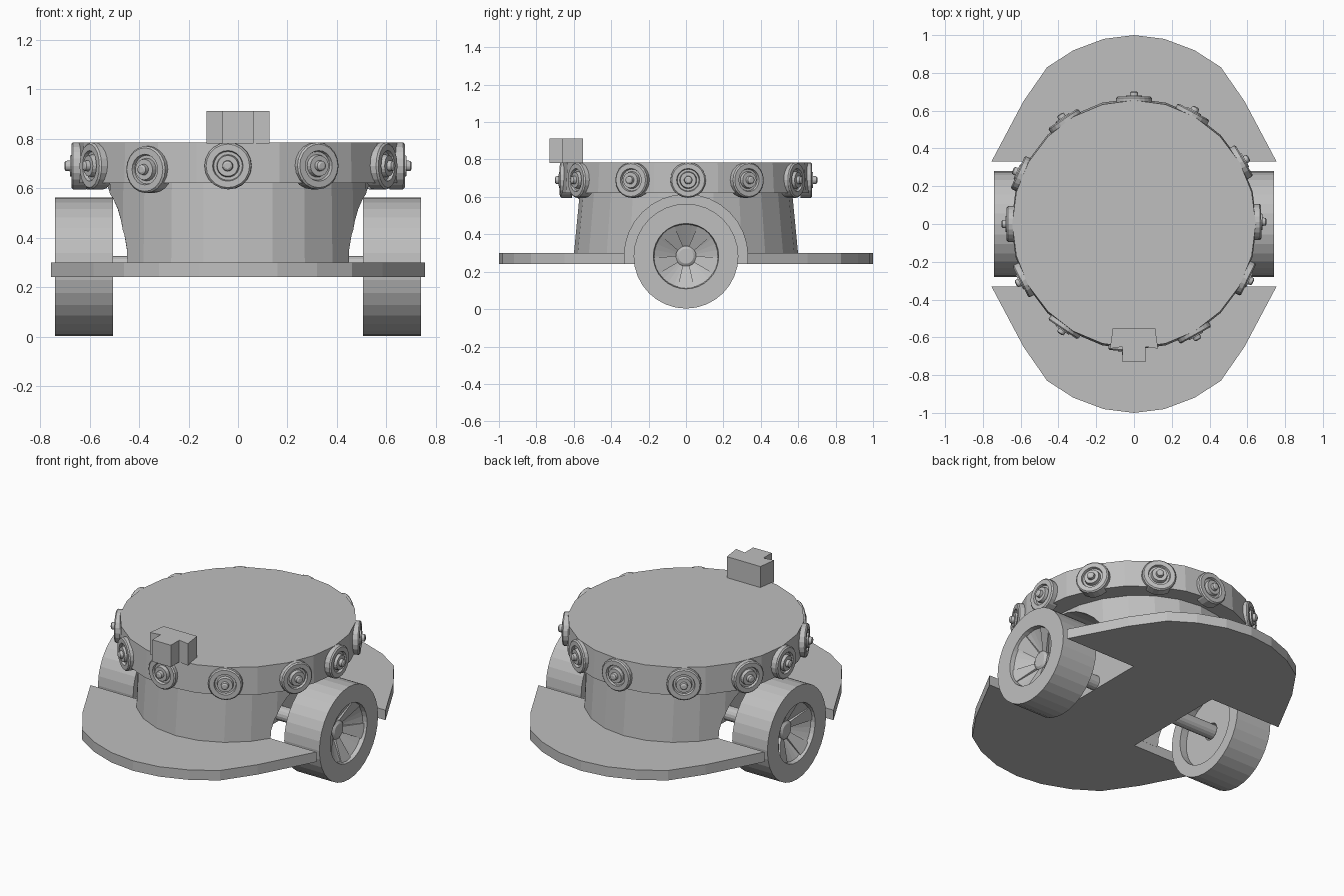
import bpy, bmesh, math
from mathutils import Matrix, Vector

if "Cube" in bpy.data.objects:
    bpy.data.objects.remove(bpy.data.objects["Cube"])

grey = bpy.data.materials.new("grey")
grey.diffuse_color = (0.52, 0.52, 0.52, 1)
grey.use_nodes = True
grey.node_tree.nodes["Principled BSDF"].inputs["Base Color"].default_value = grey.diffuse_color


def finish(name, bm, matrix=None):
    if matrix is not None:
        bmesh.ops.transform(bm, matrix=matrix, verts=bm.verts)
    bmesh.ops.recalc_face_normals(bm, faces=bm.faces)
    me = bpy.data.meshes.new(name)
    bm.to_mesh(me)
    bm.free()
    me.materials.append(grey)
    ob = bpy.data.objects.new(name, me)
    bpy.context.collection.objects.link(ob)
    return ob


def loft(name, rings, n, matrix=None, phase=0.0):
    """Stack elliptical rings (rx, ry, height) and cap both ends."""
    bm = bmesh.new()
    loops = []
    for rx, ry, h in rings:
        loops.append([bm.verts.new((rx * math.cos(phase + 2 * math.pi * i / n),
                                    ry * math.sin(phase + 2 * math.pi * i / n), h))
                      for i in range(n)])
    for a, b in zip(loops, loops[1:]):
        for i in range(n):
            j = (i + 1) % n
            bm.faces.new((a[i], a[j], b[j], b[i]))
    bm.faces.new(loops[0][::-1])
    bm.faces.new(loops[-1])
    return finish(name, bm, matrix)


def lathe(name, profile, n, matrix=None):
    return loft(name, [(r, r, h) for r, h in profile], n, matrix)


def extrude(name, outline, z0, z1):
    bm = bmesh.new()
    lo = [bm.verts.new((x, y, z0)) for x, y in outline]
    hi = [bm.verts.new((x, y, z1)) for x, y in outline]
    n = len(outline)
    for i in range(n):
        j = (i + 1) % n
        bm.faces.new((lo[i], lo[j], hi[j], hi[i]))
    bm.faces.new(lo[::-1])
    bm.faces.new(hi)
    return finish(name, bm)


AXLE_Z = 0.283


def along_x(side, x=0.0):
    """Turn the lathe axis to point outwards along +x or -x."""
    return Matrix.Translation((side * x, 0, AXLE_Z)) @ Matrix.Rotation(side * math.pi / 2, 4, 'Y')


# Base plate: rounded outline with a rectangular notch for each wheel
half = [(0.28, 0.33), (0.755, 0.33), (0.585, 0.65), (0.46, 0.83), (0.32, 0.92), (0.16, 0.98)]
back = half + [(0, 1.0)] + [(-x, y) for x, y in half[::-1]]
extrude("base_plate", back + [(-x, -y) for x, y in back], 0.24, 0.30)

# Body: slightly tapered oval drum with wheel arches cut out
body = loft("body", [(0.54, 0.60, 0.29), (0.535, 0.567, 0.63)], 24)
for side in (-1, 1):
    cutter = lathe("arch_cutter", [(0.33, 0.28), (0.33, 0.9)], 32, along_x(side))
    cutter.hide_render = True
    mod = body.modifiers.new("arch", 'BOOLEAN')
    mod.operation = 'DIFFERENCE'
    mod.solver = 'EXACT'
    mod.object = cutter
    bpy.context.view_layer.objects.active = body
    bpy.ops.object.modifier_apply(modifier=mod.name)
    bpy.data.objects.remove(cutter)

# Top ring that carries the sensors
loft("sensor_ring", [(0.65, 0.665, 0.62), (0.645, 0.655, 0.785)], 24)

# Wheels: tyre with dished spoked face outside and recess inside
wheel = [(0.05, 0.58), (0.05, 0.55), (0.21, 0.55), (0.21, 0.505), (0.28, 0.505),
         (0.28, 0.74), (0.175, 0.74), (0.17, 0.715), (0.055, 0.65), (0.055, 0.665),
         (0.04, 0.675)]
for side, label in ((-1, "left"), (1, "right")):
    lathe(label + "_wheel", wheel, 32, along_x(side))
    # Wedge spokes lying in the dish
    for k in range(5):
        bm = bmesh.new()
        pts = [(0.05, -0.018, 0.64), (0.05, 0.018, 0.64), (0.172, 0.045, 0.70), (0.172, -0.045, 0.70)]
        lo = [bm.verts.new(p) for p in pts]
        hi = [bm.verts.new((x, y, z + 0.025)) for x, y, z in pts]
        for i in range(4):
            j = (i + 1) % 4
            bm.faces.new((lo[i], lo[j], hi[j], hi[i]))
        bm.faces.new(lo[::-1])
        bm.faces.new(hi)
        finish(label + "_spoke", bm, along_x(side) @ Matrix.Rotation(2 * math.pi * k / 5, 4, 'Z'))

# Axle
lathe("axle", [(0.042, -0.6), (0.042, 0.6)], 16, along_x(1))

# Round sensors facing outwards from the ring
sensor = [(0.095, -0.04), (0.095, 0.015), (0.088, 0.022), (0.062, 0.022), (0.058, 0.008),
          (0.046, 0.008), (0.042, 0.028), (0.022, 0.028), (0.02, 0.045), (0.012, 0.05)]
for deg in (90, 62, 30, 1, -26, -61, -93.5, -124, -153, 180, 156, 124):
    a = math.radians(deg)
    d = Vector((math.cos(a), math.sin(a), 0))
    z = 0.675 if deg == -124 else 0.69
    m = Matrix.Translation(d * 0.652 + Vector((0, 0, z))) @ d.to_track_quat('Z', 'Y').to_matrix().to_4x4()
    lathe("sensor", sensor, 20, m)

# Stepped block on the front of the top
side_pts = [(0.062, -0.73), (0.062, -0.65), (0.127, -0.66), (0.112, -0.55)]
extrude("front_block", side_pts + [(-x, y) for x, y in side_pts[::-1]], 0.78, 0.912)
